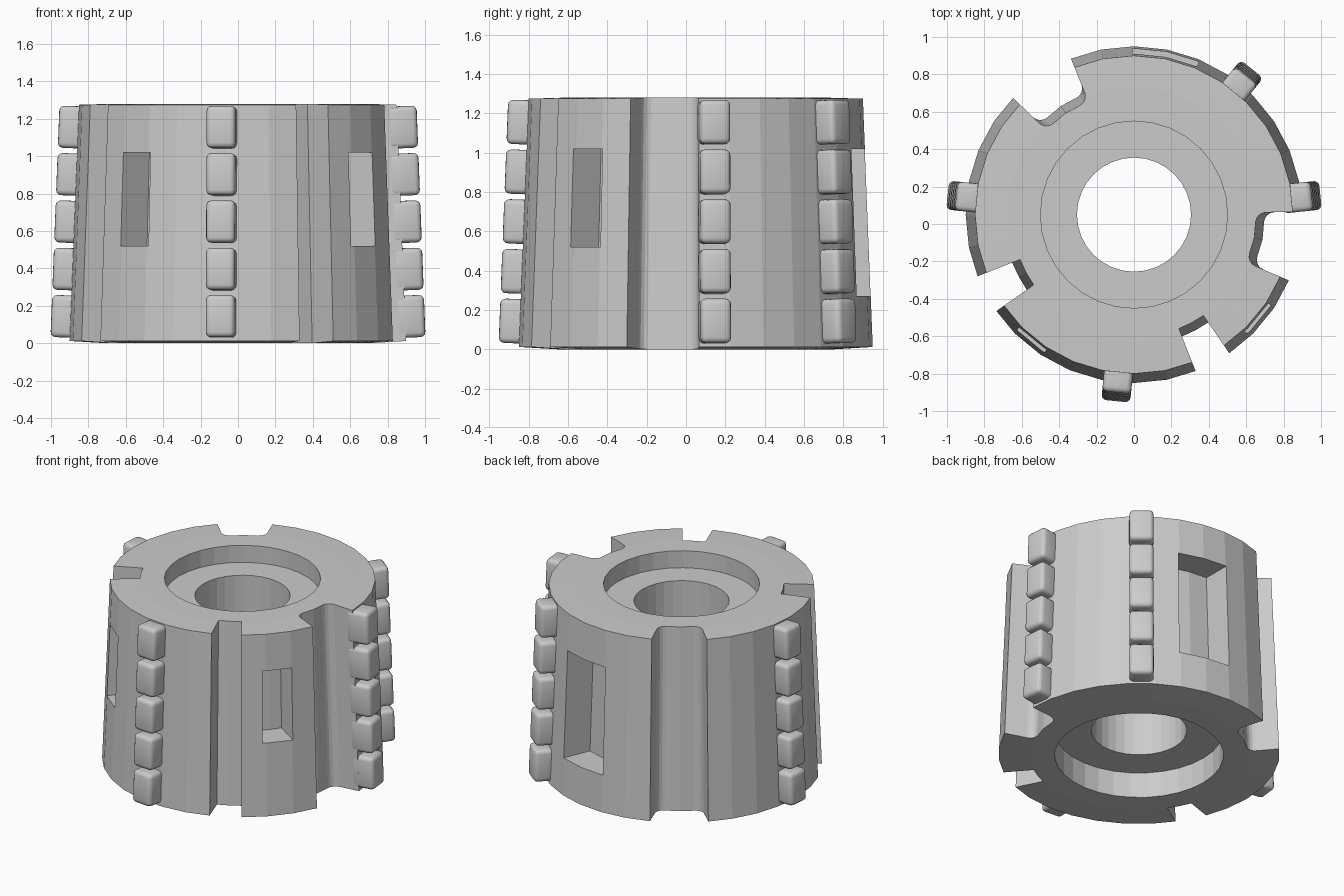
import bpy, bmesh
from math import radians, cos, sin, tau, atan2
from mathutils import Matrix

if "Cube" in bpy.data.objects:
    bpy.data.objects.remove(bpy.data.objects["Cube"])

CY = 0.05      # the body axis sits at y = 0.05
H = 1.28
SIDES = 32


def to_object(bm, name):
    bmesh.ops.recalc_face_normals(bm, faces=bm.faces)
    me = bpy.data.meshes.new(name)
    bm.to_mesh(me)
    bm.free()
    ob = bpy.data.objects.new(name, me)
    bpy.context.collection.objects.link(ob)
    return ob


def lathe(name, profile):
    """Spin a closed (radius, z) profile round the body axis."""
    bm = bmesh.new()
    rings = [[bm.verts.new((r * cos(tau * i / SIDES), CY + r * sin(tau * i / SIDES), z))
              for r, z in profile] for i in range(SIDES)]
    n = len(profile)
    for i in range(SIDES):
        a, b = rings[i], rings[(i + 1) % SIDES]
        for j in range(n):
            k = (j + 1) % n
            bm.faces.new((a[j], b[j], b[k], a[k]))
    return to_object(bm, name)


def floor_radius(z):
    return 0.70 - 0.045 * z / H


def wedge(a0, a1, z0, z1, fillet=0.0):
    """Radial-walled cutter between two angles, with an arc floor."""
    bm = bmesh.new()
    steps = 2
    layers = []
    for z in (z0, z1):
        pts = [(floor_radius(z), a0 + (a1 - a0) * i / steps) for i in range(steps + 1)]
        pts += [(1.15, a1), (1.15, a0)]
        layers.append([bm.verts.new((r * cos(radians(a)), CY + r * sin(radians(a)), z))
                       for r, a in pts])
    lo, hi = layers
    n = len(lo)
    bm.faces.new(lo)
    bm.faces.new(hi[::-1])
    for i in range(n):
        j = (i + 1) % n
        bm.faces.new((lo[i], hi[i], hi[j], lo[j]))
    if fillet:
        edges = [bm.edges.get((lo[i], hi[i])) for i in (0, steps)]
        bmesh.ops.bevel(bm, geom=edges, offset=fillet, segments=4, profile=0.5,
                        affect='EDGES')
    return to_object(bm, "cutter")


def cut(body, cutters):
    for c in cutters:
        m = body.modifiers.new("cut", 'BOOLEAN')
        m.operation = 'DIFFERENCE'
        m.solver = 'EXACT'
        m.object = c
    dg = bpy.context.evaluated_depsgraph_get()
    body_mesh = bpy.data.meshes.new_from_object(body.evaluated_get(dg))
    body.modifiers.clear()
    body.data = body_mesh
    for c in cutters:
        bpy.data.objects.remove(c)


# Tapered body with through bore and a counterbore at each end
body = lathe("tapered_body", [
    (0.90, 0.012), (0.85, 1.275), (0.68, H), (0.50, H), (0.50, 1.16), (0.305, 1.16),
    (0.305, 0.18), (0.54, 0.18), (0.54, 0.0), (0.70, 0.0)])

# Four full-height slots (two wide and filleted, two narrow) and three pockets
cut(body, [
    wedge(112, 136, -0.1, 1.4, 0.05),
    wedge(-23, 1, -0.1, 1.4, 0.05),
    wedge(201.5, 215, -0.1, 1.4),
    wedge(291.5, 304.5, -0.1, 1.4),
    wedge(224.5, 237, 0.52, 1.02),
    wedge(-46.5, -33.5, 0.52, 1.02),
    wedge(67, 90.5, 0.27, 1.02),
])

# Four rows of five rounded teeth, leaning with the taper
tilt = Matrix.Rotation(-atan2(0.05, 1.27), 4, 'Y')
rows = []
for n, angle in enumerate((6, 51, 174, 264.4)):
    bm = bmesh.new()
    spin = Matrix.Translation((0, CY, 0)) @ Matrix.Rotation(radians(angle), 4, 'Z')
    for i in range(5):
        z = 0.143 + 0.253 * i
        tooth = bmesh.new()
        bmesh.ops.create_cube(tooth, size=1,
                              matrix=Matrix.Diagonal((0.16, 0.155, 0.225, 1)))
        bmesh.ops.bevel(tooth, geom=tooth.edges[:], offset=0.027, segments=3,
                        profile=0.5, affect='EDGES')
        tooth.transform(spin @ Matrix.Translation((0.924 - 0.039 * z, 0, z)) @ tilt)
        tmp = bpy.data.meshes.new("tmp")
        tooth.to_mesh(tmp)
        tooth.free()
        bm.from_mesh(tmp)
        bpy.data.meshes.remove(tmp)
    rows.append(to_object(bm, f"tooth_row_{n + 1}"))

bpy.ops.object.select_all(action='DESELECT')
for ob in rows:
    ob.select_set(True)
bpy.context.view_layer.objects.active = rows[0]
bpy.ops.object.shade_smooth_by_angle(angle=radians(40))
